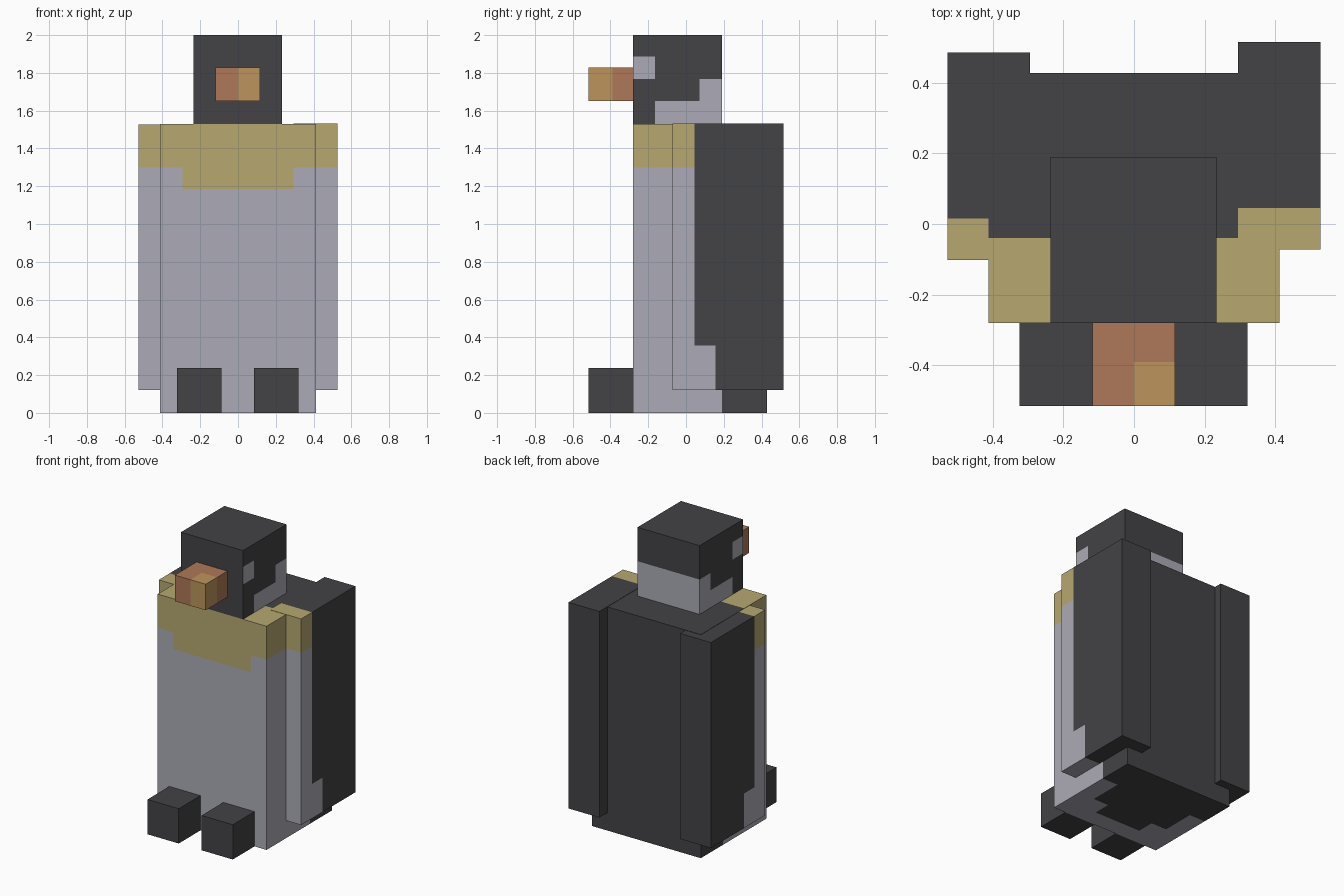
import bpy
import bmesh
from mathutils import Vector

cube = bpy.data.objects.get("Cube")
if cube:
    bpy.data.objects.remove(cube, do_unlink=True)


def linear(v):
    v /= 255
    return v / 12.92 if v <= 0.04045 else ((v + 0.055) / 1.055) ** 2.4


def make_material(name, rgb):
    mat = bpy.data.materials.new(name)
    mat.use_nodes = True
    color = (*[linear(c) for c in rgb], 1)
    mat.diffuse_color = color
    mat.node_tree.nodes["Principled BSDF"].inputs["Base Color"].default_value = color
    return mat


MATS = {
    "charcoal": make_material("charcoal", (67, 66, 70)),
    "pale_grey": make_material("pale_grey", (172, 171, 183)),
    "straw_yellow": make_material("straw_yellow", (183, 168, 113)),
    "rust": make_material("rust", (174, 120, 88)),
    "orange": make_material("orange", (188, 149, 92)),
}


def block(name, lo, hi, rule, cuts=((), (), ())):
    """Box from lo to hi, sliced at the cuts on each axis, coloured face by face."""
    bm = bmesh.new()
    bmesh.ops.create_cube(bm, size=1)
    lo, hi = Vector(lo), Vector(hi)
    for v in bm.verts:
        v.co = [lo[i] + (v.co[i] + 0.5) * (hi[i] - lo[i]) for i in range(3)]
    for axis, places in enumerate(cuts):
        normal = Vector([float(i == axis) for i in range(3)])
        for place in places:
            geom = bm.verts[:] + bm.edges[:] + bm.faces[:]
            bmesh.ops.bisect_plane(bm, geom=geom, plane_co=normal * place, plane_no=normal)
    bm.normal_update()
    used = []
    for f in bm.faces:
        color = rule(f.calc_center_median(), f.normal)
        if color not in used:
            used.append(color)
        f.material_index = used.index(color)
    mesh = bpy.data.meshes.new(name)
    bm.to_mesh(mesh)
    bm.free()
    for color in used:
        mesh.materials.append(MATS[color])
    obj = bpy.data.objects.new(name, mesh)
    bpy.context.collection.objects.link(obj)
    return obj


# Body: pale belly, yellow collar, dark back and a stepped dark patch underneath
def body_color(c, n):
    if n.z > 0.5:
        return "straw_yellow" if c.y < -0.04 else "charcoal"
    if n.z < -0.5:
        dark = c.y > 0.19 or (abs(c.x) < 0.293 and c.y > -0.16) or (abs(c.x) < 0.41 - 0.117 + 0.001 and c.y > -0.16)
        return "charcoal" if dark or (abs(c.x) < 0.30 and c.y > -0.04) else "pale_grey"
    if n.y > 0.5 or c.y > 0.19:
        return "charcoal"
    bib = n.y < -0.5 and abs(c.x) < 0.293 and c.z > 1.185
    return "straw_yellow" if c.z > 1.30 or bib else "pale_grey"


def body_rule(c, n):
    # Underside corners of the dark patch are clipped
    if n.z < -0.5 and c.y < -0.04 and abs(c.x) > 0.176:
        return "pale_grey"
    return body_color(c, n)


block("body", (-0.412, -0.28, 0), (0.412, 0.428, 1.53), body_rule,
      ((-0.293, -0.176, 0.176, 0.293), (-0.16, -0.04, 0.19), (1.185, 1.30)))


# Head: dark with pale cheeks, nape and eye patches
def head_rule(c, n):
    if abs(n.z) > 0.5 or n.y < -0.5:
        return "charcoal"
    if n.y > 0.5:
        return "pale_grey" if c.z < 1.768 else "charcoal"
    eye = c.y < -0.163 and 1.768 < c.z < 1.888
    cheek = c.y > -0.163 and c.z < 1.65
    nape = c.y > 0.072 and c.z < 1.768
    return "pale_grey" if eye or cheek or nape else "charcoal"


block("head", (-0.236, -0.28, 1.53), (0.234, 0.19, 2.0), head_rule,
      ((), (-0.163, 0.072), (1.65, 1.768, 1.888)))

# Beak: rust with one orange quarter at the tip
block("beak", (-0.118, -0.515, 1.65), (0.116, -0.28, 1.828),
      lambda c, n: "orange" if c.x > 0 and c.y < -0.39 or (n.y < -0.5 and c.x > 0) else "rust",
      ((0,), (-0.39,), ()))

# Flippers: the two are slightly staggered front to back
for name, side, shift, lift in (("left_flipper", 1, 0.0, 0.002),
                                ("right_flipper", -1, -0.03, -0.002)):
    def flipper_rule(c, n, shift=shift):
        y = c.y - shift
        if n.y > 0.5:
            return "charcoal"
        if y < 0.046:
            return "straw_yellow" if c.z > 1.30 else "pale_grey"
        return "pale_grey" if y < 0.157 and c.z < 0.358 else "charcoal"

    x0, x1 = sorted((side * 0.295, side * 0.528))
    block(name, (x0, -0.072 + shift, 0.122), (x1, 0.515 + shift, 1.53 + lift), flipper_rule,
          ((), (0.046 + shift, 0.157 + shift), (0.358, 1.30)))

# Feet
for name, x in (("left_foot", 0.203), ("right_foot", -0.206)):
    block(name, (x - 0.118, -0.515, 0), (x + 0.118, -0.28, 0.238), lambda c, n: "charcoal")
